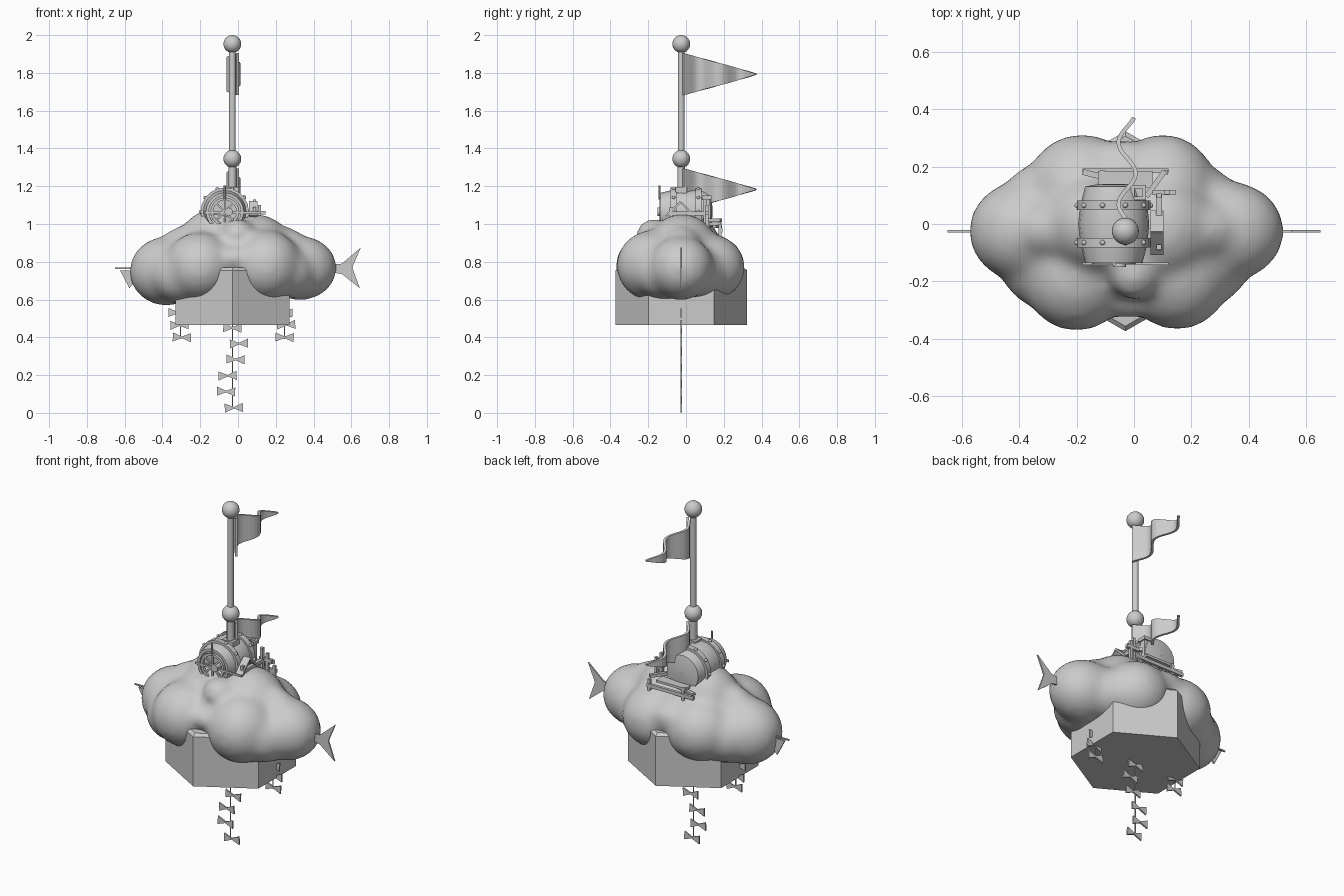
import bpy, bmesh, math
from mathutils import Matrix, Vector

old = bpy.data.objects.get("Cube")
if old:
    bpy.data.objects.remove(old, do_unlink=True)

grey = bpy.data.materials.new("plain_grey")
grey.use_nodes = True
tone = (0.6, 0.6, 0.6, 1)
grey.diffuse_color = tone
grey.node_tree.nodes["Principled BSDF"].inputs["Base Color"].default_value = tone

PX, PY = -0.03, -0.025   # mast axis


def finish(name, bm, smooth=False):
    bmesh.ops.recalc_face_normals(bm, faces=bm.faces)
    me = bpy.data.meshes.new(name)
    bm.to_mesh(me)
    bm.free()
    me.materials.append(grey)
    ob = bpy.data.objects.new(name, me)
    bpy.context.collection.objects.link(ob)
    if smooth:
        bpy.ops.object.select_all(action='DESELECT')
        ob.select_set(True)
        bpy.context.view_layer.objects.active = ob
        bpy.ops.object.shade_smooth_by_angle(angle=math.radians(35))
    return ob


def box(name, centre, size, rot=(0, 0, 0)):
    bm = bmesh.new()
    bmesh.ops.create_cube(bm, size=1)
    bm.transform(Matrix.Translation(centre)
                 @ Matrix.Rotation(rot[2], 4, 'Z') @ Matrix.Rotation(rot[1], 4, 'Y')
                 @ Matrix.Rotation(rot[0], 4, 'X') @ Matrix.Diagonal((*size, 1)))
    return finish(name, bm)


def rod(name, a, b, radius, sides=12, smooth=True):
    a, b = Vector(a), Vector(b)
    bm = bmesh.new()
    bmesh.ops.create_cone(bm, cap_ends=True, segments=sides, radius1=radius,
                          radius2=radius, depth=(b - a).length)
    turn = (b - a).to_track_quat('Z', 'Y')
    bm.transform(Matrix.LocRotScale((a + b) / 2, turn, None))
    return finish(name, bm, smooth)


def ball(name, centre, radius):
    bm = bmesh.new()
    bmesh.ops.create_uvsphere(bm, u_segments=24, v_segments=14, radius=radius)
    bm.transform(Matrix.Translation(centre))
    return finish(name, bm, True)


def plate(name, outline, thick=0.009, tilt=0, at=(0, 0)):
    # flat cut-out standing in the front plane
    bm = bmesh.new()
    face = bm.faces.new([bm.verts.new((x, 0, z)) for x, z in outline])
    out = bmesh.ops.extrude_face_region(bm, geom=[face])
    moved = [v for v in out["geom"] if isinstance(v, bmesh.types.BMVert)]
    bmesh.ops.translate(bm, verts=moved, vec=(0, thick, 0))
    bm.transform(Matrix.Translation((at[0], PY - thick / 2, at[1])) @ Matrix.Rotation(tilt, 4, 'Y'))
    return finish(name, bm)


def lathe(name, profile, centre, sides=20):
    # revolve (radius, y) pairs around the y axis
    bm = bmesh.new()
    rings = []
    for i in range(sides):
        a = math.tau * i / sides
        rings.append([bm.verts.new((r * math.cos(a), y, r * math.sin(a))) for r, y in profile])
    for i, ring in enumerate(rings):
        nxt = rings[(i + 1) % sides]
        for j in range(len(profile)):
            k = (j + 1) % len(profile)
            bm.faces.new((ring[j], ring[k], nxt[k], nxt[j]))
    bm.transform(Matrix.Translation(centre))
    return finish(name, bm, True)


# Cloud: overlapping lobes fused into one soft skin
lobes = [
    # ends
    ((-0.38, -0.025, 0.75), (0.197, 0.18, 0.185)), ((0.33, -0.025, 0.767), (0.195, 0.175, 0.172)),
    # front and back pairs
    ((-0.20, -0.18, 0.775), (0.19, 0.195, 0.185)), ((0.15, -0.175, 0.78), (0.19, 0.195, 0.19)),
    ((-0.18, 0.12, 0.77), (0.20, 0.195, 0.18)), ((0.10, 0.12, 0.77), (0.19, 0.195, 0.18)),
    # crown
    ((-0.12, 0.0, 0.885), (0.20, 0.175, 0.20)), ((0.09, -0.02, 0.865), (0.20, 0.19, 0.19)),
    # bridges between the lobes
    ((-0.30, -0.13, 0.73), (0.17, 0.17, 0.155)), ((-0.30, 0.06, 0.74), (0.17, 0.16, 0.155)),
    ((0.26, -0.12, 0.745), (0.15, 0.165, 0.145)), ((0.22, 0.06, 0.75), (0.15, 0.15, 0.145)),
    ((-0.27, -0.02, 0.83), (0.17, 0.12, 0.165)), ((0.23, -0.02, 0.825), (0.16, 0.12, 0.165)),
    ((-0.02, -0.05, 0.82), (0.18, 0.285, 0.105)), ((-0.04, 0.13, 0.83), (0.17, 0.165, 0.11)),
    # small front puff
    ((0.0, -0.17, 0.945), (0.09, 0.095, 0.085)),
]
bm = bmesh.new()
for centre, size in lobes:
    new = bmesh.ops.create_icosphere(bm, subdivisions=3, radius=1)["verts"]
    bmesh.ops.transform(bm, verts=new, matrix=Matrix.LocRotScale(Vector(centre), None, Vector(size)))
cloud = finish("cloud", bm)
fuse = cloud.modifiers.new("fuse", 'REMESH')
fuse.mode = 'VOXEL'
fuse.voxel_size = 0.02
fuse.use_smooth_shade = True
soften = cloud.modifiers.new("soften", 'SMOOTH')
soften.factor = 0.5
soften.iterations = 16

# Hexagonal base with a bevelled upper rim
bm = bmesh.new()
bmesh.ops.create_cone(bm, cap_ends=True, segments=6, radius1=0.348, radius2=0.348, depth=0.305)
hull_turn = 0 if any(abs(v.co.x) < 0.01 for v in bm.verts) else math.pi / 6
bm.transform(Matrix.Translation((PX, PY, 0.6175)) @ Matrix.Rotation(hull_turn, 4, 'Z'))
rim = [e for e in bm.edges if all(v.co.z > 0.7 for v in e.verts)]
bmesh.ops.bevel(bm, geom=rim, offset=0.015, segments=1, affect='EDGES')
finish("hexagon_base", bm)

# Mast with two ball finials
rod("mast_lower", (PX, PY, 0.95), (PX, PY, 1.35), 0.021)
rod("mast_upper", (PX, PY, 1.35), (PX, PY, 1.95), 0.018)
for label, z in (("lower", 1.345), ("top", 1.953)):
    ball("mast_ball_" + label, (PX, PY, z), 0.047)


# Waving pennants
def pennant(name, z):
    bm = bmesh.new()
    steps, last = 28, None
    for i in range(steps + 1):
        t = i / steps
        y = -0.015 + 0.385 * t
        x = PX + 0.006 - 0.03 * math.sin(math.tau * (y - 0.015) / 0.215)
        half = 0.108 * (1 - t) ** 0.95 + 0.003
        pair = [bm.verts.new((x, y, z + s * half)) for s in (-1, 1)]
        if last:
            bm.faces.new((last[0], pair[0], pair[1], last[1]))
        last = pair
    flag = finish(name, bm)
    skin = flag.modifiers.new("thickness", 'SOLIDIFY')
    skin.thickness = 0.014
    skin.offset = 0


pennant("pennant_top", 1.793)
pennant("pennant_lower", 1.183)

# Fish tail, nose fin and nose rod
plate("tail_fin", [(0.49, 0.745), (0.55, 0.735), (0.645, 0.66), (0.605, 0.77),
                   (0.65, 0.875), (0.55, 0.79), (0.49, 0.785)])
plate("nose_fin", [(-0.625, 0.755), (-0.575, 0.66), (-0.54, 0.70), (-0.54, 0.755)])
plate("nose_rod", [(-0.65, 0.762), (-0.54, 0.762), (-0.54, 0.769), (-0.65, 0.769)])

# Hanging strings with bows
bow = [(-0.048, 0.024), (0, 0.004), (0.048, 0.024), (0.048, -0.024), (0, -0.004), (-0.048, -0.024)]
strings = {
    "centre": (PX, 0.02, [(PX, 0.45), (0.005, 0.367), (-0.013, 0.283), (-0.055, 0.197), (-0.063, 0.113), (-0.022, 0.027)]),
    "right": (-0.305, 0.39, [(-0.32, 0.53), (-0.31, 0.465), (-0.297, 0.40)]),
    "left": (0.245, 0.39, [(0.24, 0.53), (0.255, 0.467), (0.247, 0.40)]),
}
for side, (x, low, bows) in strings.items():
    rod("string_" + side, (x, PY, low), (x, PY, 0.56), 0.003, 6)
    for i, at in enumerate(bows):
        plate(f"bow_{side}_{i + 1}", bow, 0.009, 0.04 * (-1) ** i, at)

# Barrel lying front to back, hollow at the front, domed at the back
BX, BZ = -0.07, 1.065
lathe("barrel", [(0.002, -0.09), (0.085, -0.09), (0.085, -0.135), (0.10, -0.135), (0.116, -0.07),
                 (0.123, 0), (0.116, 0.07), (0.10, 0.13), (0.06, 0.138), (0.002, 0.14)], (BX, 0, BZ))
for i, y in enumerate((-0.065, 0.065)):
    lathe(f"barrel_band_{i + 1}", [(0.11, y - 0.016), (0.128, y - 0.016), (0.128, y + 0.016), (0.11, y + 0.016)],
          (BX, 0, BZ))
    for k in range(10):
        a = math.tau * k / 10
        ball(f"rivet_{i + 1}_{k + 1}", (BX + 0.128 * math.cos(a), y, BZ + 0.128 * math.sin(a)), 0.009)

# Spoked wheel in the barrel mouth
lathe("wheel_rim", [(0.062, -0.14), (0.076, -0.14), (0.076, -0.125), (0.062, -0.125)], (BX, 0, BZ))
rod("wheel_hub", (BX + 0.02, -0.15, BZ), (BX + 0.02, -0.08, BZ), 0.022)
for k in range(4):
    a = math.pi * k / 4
    box(f"wheel_spoke_{k + 1}", (BX, -0.133, BZ), (0.14, 0.01, 0.01), (0, a, 0))
box("front_rail", (-0.03, -0.138, 1.06), (0.30, 0.008, 0.012))
rod("front_post", (BX, -0.14, 1.13), (BX, -0.14, 1.205), 0.006, 8)
box("mast_collar", (PX, PY, 1.18), (0.07, 0.06, 0.03))

# Low porch behind the barrel
box("porch_deck", (-0.03, 0.155, 1.0), (0.19, 0.06, 0.014))
box("porch_beam", (-0.03, 0.185, 0.965), (0.30, 0.016, 0.02))
box("porch_slat", (-0.115, 0.165, 0.985), (0.13, 0.02, 0.012), (0, 0, -0.25))

# Timber frame beside the barrel
box("side_beam", (0.087, 0.01, 1.055), (0.02, 0.20, 0.02))
box("short_beam", (0.105, 0.11, 1.06), (0.08, 0.018, 0.02))
box("brace", (0.075, 0.14, 1.02), (0.11, 0.018, 0.018), (0, 0, 0.95))
for i, (x, y, top) in enumerate([(0.087, -0.08, 1.09), (0.087, 0.10, 1.13), (0.115, 0.11, 1.10),
                                 (-0.11, 0.18, 1.01), (0.11, 0.18, 1.0)]):
    box(f"frame_post_{i + 1}", (x, y, (top + 0.92) / 2), (0.016, 0.016, top - 0.92))
for s in (-1, 1):
    box("roof_slope_" + ("front" if s < 0 else "back"), (0.08, -0.03 + s * 0.037, 1.08),
        (0.045, 0.105, 0.01), (-s * 0.78, 0, 0))
    box(f"window_side_{s + 2}", (0.015 + s * 0.02, 0.11, 1.14), (0.012, 0.052, 0.02))
    box(f"window_end_{s + 2}", (0.015, 0.11 + s * 0.02, 1.14), (0.052, 0.012, 0.02))
box("window_shaft", (0.015, 0.11, 1.06), (0.036, 0.036, 0.15))
